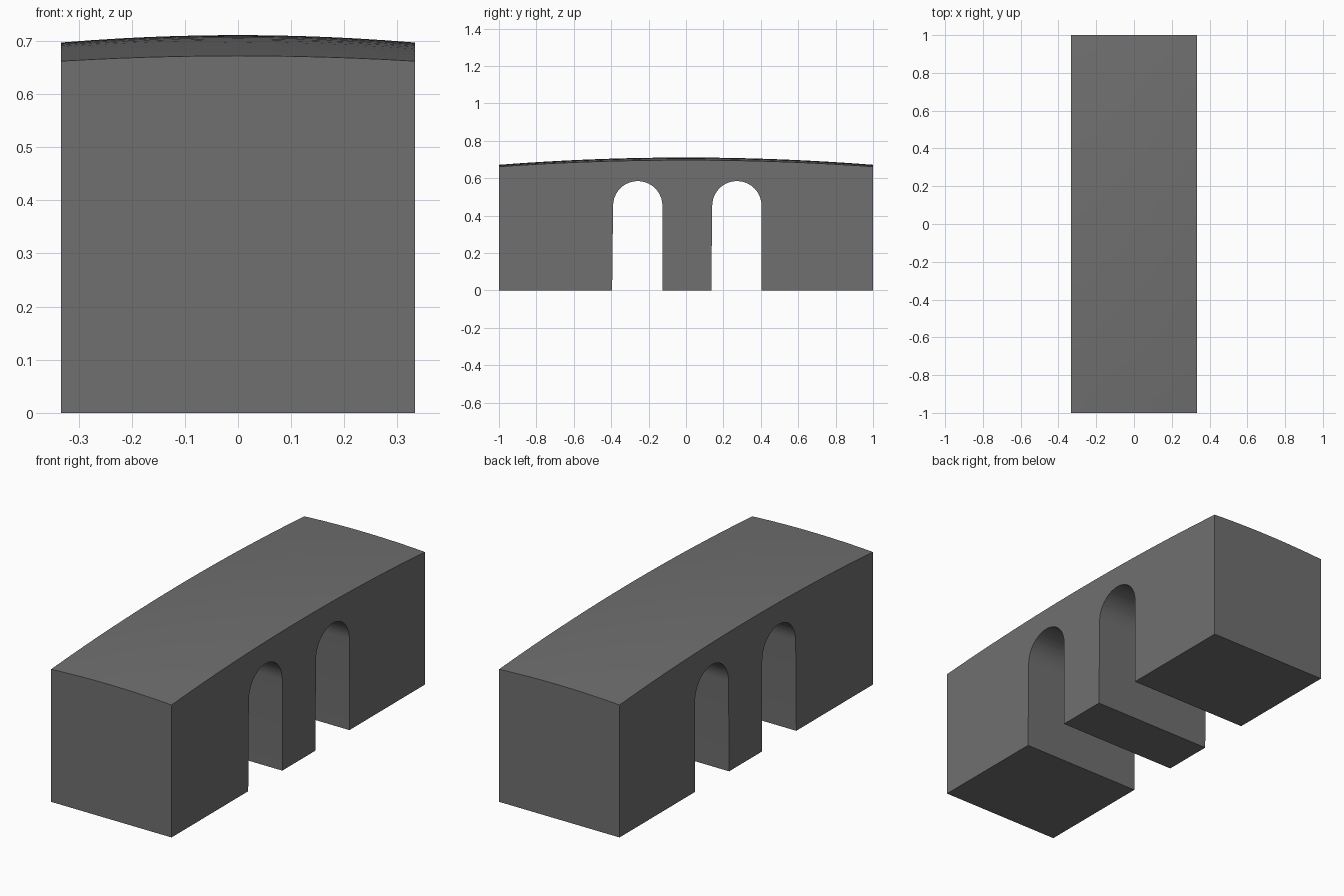
import bpy, bmesh, math

cube = bpy.data.objects.get("Cube")
if cube:
    bpy.data.objects.remove(cube, do_unlink=True)

HALF_W, HALF_L = 0.333, 1.0

stone = bpy.data.materials.new("dark grey stone")
stone.use_nodes = True
grey = (0.16, 0.16, 0.16, 1)
stone.diffuse_color = grey
stone.node_tree.nodes["Principled BSDF"].inputs["Base Color"].default_value = grey


def make_object(name, bm):
    bmesh.ops.recalc_face_normals(bm, faces=bm.faces)
    mesh = bpy.data.meshes.new(name)
    bm.to_mesh(mesh)
    bm.free()
    mesh.materials.append(stone)
    obj = bpy.data.objects.new(name, mesh)
    bpy.context.collection.objects.link(obj)
    return obj


def deck_height(x, y):
    """Gentle crown along and across the bridge."""
    across = (x / HALF_W) ** 2
    return 0.711 - 0.039 * y * y - across * (0.014 - 0.004 * y * y)


# Bridge body: crowned deck pulled down to a flat base
bm = bmesh.new()
bmesh.ops.create_grid(bm, x_segments=12, y_segments=24, size=1)
for v in bm.verts:
    v.co.x *= HALF_W
    v.co.z = deck_height(v.co.x, v.co.y)
rim = [e for e in bm.edges if e.is_boundary]
walls = bmesh.ops.extrude_edge_only(bm, edges=rim)["geom"]
for v in walls:
    if isinstance(v, bmesh.types.BMVert):
        v.co.z = 0
bmesh.ops.holes_fill(bm, edges=[e for e in bm.edges if e.is_boundary])
bridge = make_object("bridge_body", bm)


# Arched openings: round-headed profile swept through the width
def arch_cutter(name, start, end, lean=0.006, top=0.585, segments=20):
    radius = (end - start - lean) / 2
    centre, spring = end - radius, top - radius
    points = [(start, -0.1), (end, -0.1)]
    for i in range(segments + 1):
        a = math.pi * i / segments
        points.append((centre + radius * math.cos(a), spring + radius * math.sin(a)))
    bm = bmesh.new()
    face = bm.faces.new([bm.verts.new((-0.5, y, z)) for y, z in points])
    swept = bmesh.ops.extrude_face_region(bm, geom=[face])["geom"]
    bmesh.ops.translate(bm, vec=(1, 0, 0),
                        verts=[g for g in swept if isinstance(g, bmesh.types.BMVert)])
    cutter = make_object(name, bm)
    cutter.hide_render = True
    return cutter


bpy.context.view_layer.objects.active = bridge
for name, start, end in (("front_arch", -0.396, -0.126), ("back_arch", 0.134, 0.404)):
    cutter = arch_cutter(name, start, end)
    cut = bridge.modifiers.new(name, "BOOLEAN")
    cut.operation = "DIFFERENCE"
    cut.solver = "EXACT"
    cut.object = cutter
    bpy.ops.object.modifier_apply(modifier=cut.name)
    bpy.data.objects.remove(cutter, do_unlink=True)

# Smooth deck and vaults, crisp corners
bpy.ops.object.select_all(action="DESELECT")
bridge.select_set(True)
bpy.ops.object.shade_smooth_by_angle(angle=math.radians(30))
